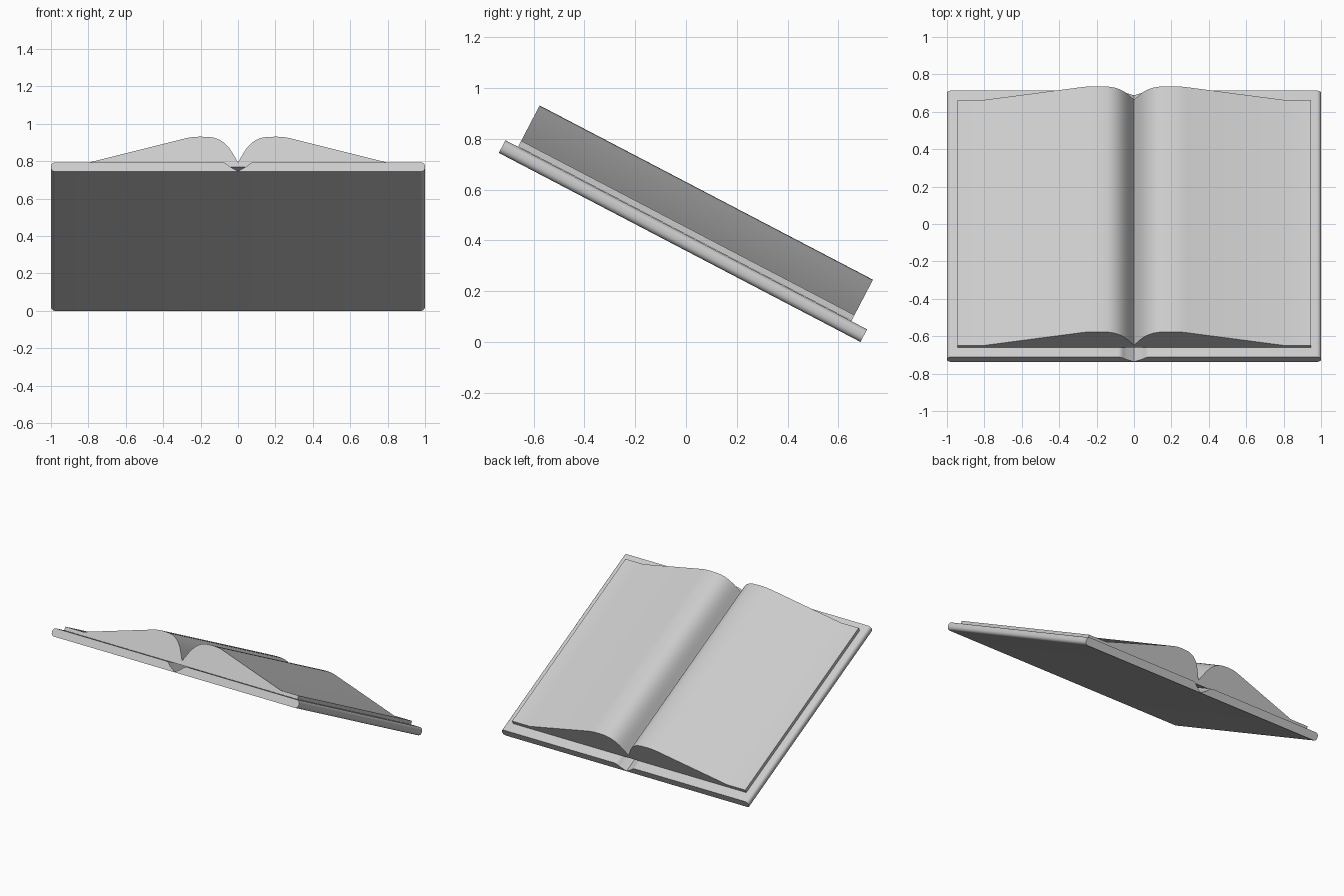
import bpy
import bmesh
import math

cube = bpy.data.objects.get("Cube")
if cube:
    bpy.data.objects.remove(cube, do_unlink=True)

TILT = math.radians(27.6)
LENGTH = 1.607    # cover length along the slope
THICK = 0.056     # cover thickness

grey = bpy.data.materials.new("light grey")
grey.use_nodes = True
colour = (0.6, 0.6, 0.6, 1)
grey.diffuse_color = colour
grey.node_tree.nodes["Principled BSDF"].inputs["Base Color"].default_value = colour


def bezier(a, b, c, d, n):
    """Points along a cubic curve from a to d."""
    pts = []
    for i in range(n + 1):
        t = i / n
        s = 1 - t
        pts.append(tuple(s**3 * p + 3*s*s*t * q + 3*s*t*t * r + t**3 * w
                         for p, q, r, w in zip(a, b, c, d)))
    return pts


def arc(cx, cz, r, start, end, n=6):
    angles = [math.radians(start + (end - start) * i / n) for i in range(n + 1)]
    return [(cx + r * math.cos(a), cz + r * math.sin(a)) for a in angles]


def extrude_profile(name, half, near, far):
    """Mirror a half profile (spine outwards) and sweep it along the slope."""
    outline = half + [(-x, z) for x, z in reversed(half) if x > 1e-6]
    bm = bmesh.new()
    face = bm.faces.new([bm.verts.new((x, near, z)) for x, z in outline])
    swept = bmesh.ops.extrude_face_region(bm, geom=[face])["geom"]
    verts = [v for v in swept if isinstance(v, bmesh.types.BMVert)]
    bmesh.ops.translate(bm, verts=verts, vec=(0, far - near, 0))
    bmesh.ops.recalc_face_normals(bm, faces=bm.faces)
    mesh = bpy.data.meshes.new(name)
    bm.to_mesh(mesh)
    bm.free()
    mesh.materials.append(grey)
    obj = bpy.data.objects.new(name, mesh)
    bpy.context.collection.objects.link(obj)
    obj.rotation_euler.x = -TILT
    obj.location = (0, -0.737, LENGTH * math.sin(TILT))
    bpy.ops.object.select_all(action='DESELECT')
    obj.select_set(True)
    bpy.context.view_layer.objects.active = obj
    bpy.ops.object.shade_smooth_by_angle(angle=math.radians(35))
    return obj


# Cover: slab with rounded outer edges and a V groove down the spine
R = 0.024
cover = [(0, 0.002)]
cover += bezier((0.042, 0.029), (0.055, 0.038), (0.065, THICK), (0.085, THICK), 6)
cover += arc(1 - R, THICK - R, R, 90, 0)
cover += arc(1 - R, R, R, 0, -90)
cover += [(0, 0)]
extrude_profile("book_cover", cover, 0, LENGTH)

# Pages: rise steeply from the spine, crest, then slope to thin outer margins
pages = bezier((0, 0.086), (0.035, 0.145), (0.06, 0.238), (0.17, 0.239), 14)
pages += bezier((0.2, 0.24), (0.23, 0.24), (0.25, 0.238), (0.28, 0.23), 4)
pages += [(0.8, 0.083), (0.945, 0.083), (0.945, THICK + 0.001), (0, THICK + 0.001)]
extrude_profile("book_pages", pages, 0.056, 1.537)
